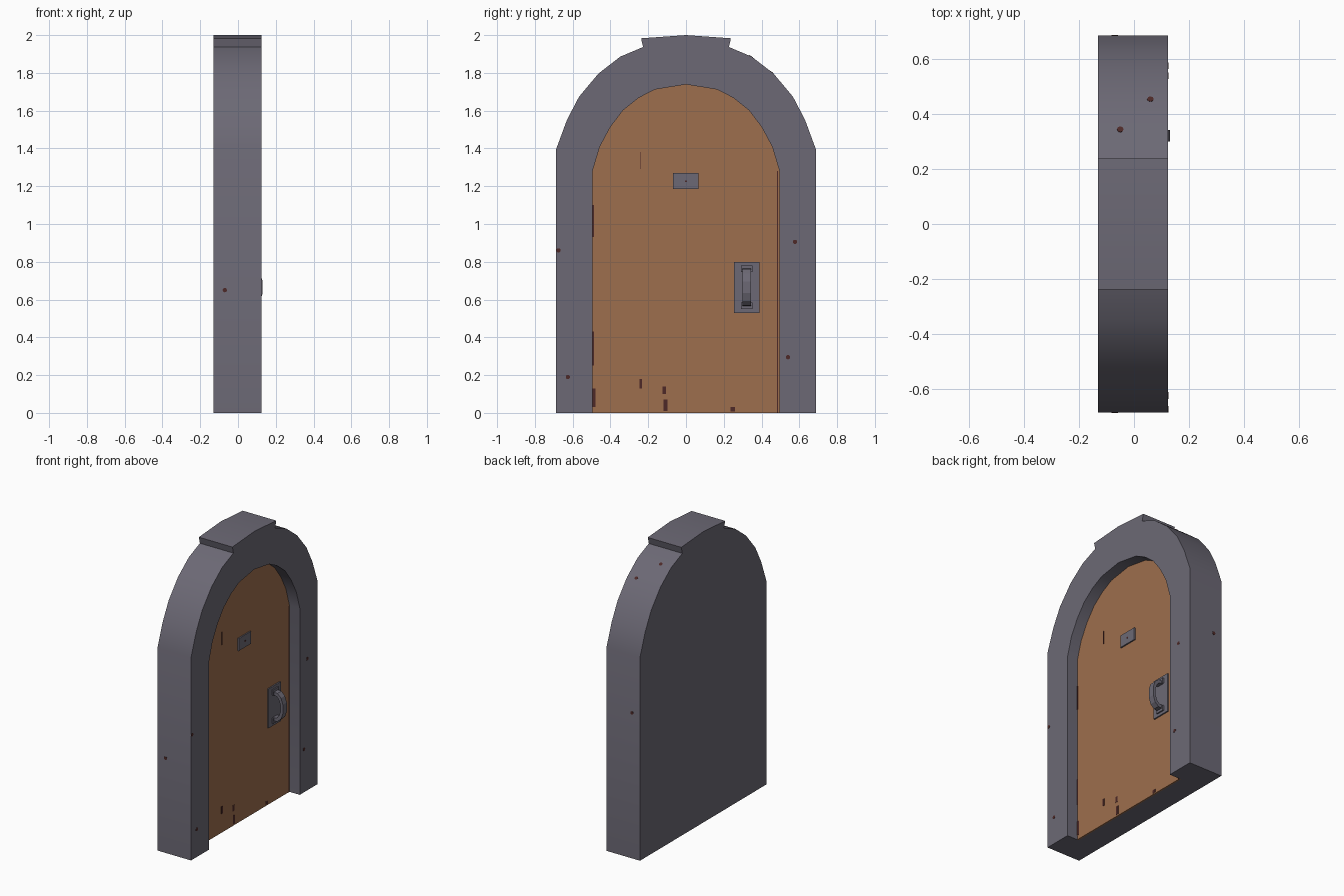
import bpy, bmesh, math
from mathutils import Vector, Matrix

if "Cube" in bpy.data.objects:
    bpy.data.objects.remove(bpy.data.objects["Cube"])

def mat(name, col):
    m = bpy.data.materials.new(name)
    m.diffuse_color = (*col, 1)
    m.use_nodes = True
    m.node_tree.nodes["Principled BSDF"].inputs["Base Color"].default_value = m.diffuse_color
    return m

STONE = mat("grey stone", (0.150, 0.141, 0.178))
WOOD = mat("brown wood", (0.337, 0.156, 0.074))
STAIN = mat("dark maroon", (0.075, 0.022, 0.020))

BACK, FRONT, DOOR = -0.131, 0.124, 0.045

def finish(name, bm, m, smooth=True):
    bmesh.ops.recalc_face_normals(bm, faces=bm.faces)
    me = bpy.data.meshes.new(name)
    bm.to_mesh(me)
    bm.free()
    me.materials.append(m)
    ob = bpy.data.objects.new(name, me)
    bpy.context.collection.objects.link(ob)
    if smooth:
        bpy.context.view_layer.objects.active = ob
        ob.select_set(True)
        bpy.ops.object.shade_smooth_by_angle(angle=math.radians(30))
        ob.select_set(False)
    return ob

def mirrored(half):
    """Left half of an outline, bottom to crown, mirrored to the right."""
    return half + [(-y, z) for y, z in reversed(half[:-1])]

def prism(name, pts, to3d, vec, m, smooth=False):
    bm = bmesh.new()
    f = bm.faces.new([bm.verts.new(to3d(*p)) for p in pts])
    r = bmesh.ops.extrude_face_region(bm, geom=[f])
    bmesh.ops.translate(bm, vec=vec, verts=[v for v in r["geom"] if isinstance(v, bmesh.types.BMVert)])
    # keep the starting cap so the solid is closed
    if not f.is_valid or len(bm.faces) < len(pts) + 2:
        bmesh.ops.holes_fill(bm, edges=[e for e in bm.edges if e.is_boundary])
    return finish(name, bm, m, smooth)

def plate(name, y0, y1, z0, z1, x0, x1, m):
    return prism(name, [(y0, z0), (y1, z0), (y1, z1), (y0, z1)],
                 lambda y, z: (x0, y, z), (x1 - x0, 0, 0), m)

outer = mirrored([(-0.687, 0), (-0.687, 1.397), (-0.63, 1.552), (-0.566, 1.674), (-0.464, 1.796),
                  (-0.348, 1.886), (-0.227, 1.937), (-0.238, 1.983), (0, 2.0)])
inner = mirrored([(-0.494, 0), (-0.494, 1.283), (-0.456, 1.41), (-0.40, 1.514), (-0.333, 1.602),
                  (-0.25, 1.668), (-0.165, 1.712), (0, 1.739)])

# Stone arch: solid body with a recess for the door, keystone in the outline
bm = bmesh.new()
REC = DOOR - 0.01
loop = lambda pts, x: [bm.verts.new((x, y, z)) for y, z in pts]
ob_, of, inf, inr = loop(outer, BACK), loop(outer, FRONT), loop(inner, FRONT), loop(inner, REC)
for a, b in ((ob_, of), (inf, inr)):
    for i in range(len(a) - 1):
        bm.faces.new((a[i], a[i + 1], b[i + 1], b[i]))
bm.faces.new(ob_)
bm.faces.new(inr)
bm.faces.new(of + inf[::-1])
bm.faces.new((ob_[0], of[0], inf[0], inr[0], inr[-1], inf[-1], of[-1], ob_[-1]))
finish("stone_arch", bm, STONE)

# Wooden door
prism("door", inner, lambda y, z: (REC, y, z), (DOOR - REC, 0, 0), WOOD)

# Peephole plate, handle plate
plate("peephole_plate", -0.068, 0.066, 1.185, 1.27, DOOR - 0.003, DOOR + 0.009, STONE)
plate("peephole", -0.006, 0.006, 1.222, 1.231, DOOR + 0.008, DOOR + 0.0105, STAIN)
plate("handle_plate", 0.255, 0.388, 0.53, 0.80, DOOR - 0.003, DOOR + 0.009, STONE)

# Bowed handle with two wider feet
zc = 0.665
out = [(0.05, -0.10), (0.09, -0.097), (0.117, -0.072), (0.131, -0.03)]
inn = [(0.05, -0.078), (0.085, -0.074), (0.101, -0.055), (0.112, -0.025)]
full = lambda p: p + [(x, -z) for x, z in reversed(p)]
prism("handle", full(out) + full(inn)[::-1],
      lambda x, z: (x, 0.30, zc + z), (0, 0.043, 0), STONE)
for s, n in ((-1, "lower"), (1, "upper")):
    z = zc + s * 0.098
    plate(n + "_handle_foot", 0.29, 0.352, z - 0.018, z + 0.018, DOOR + 0.006, DOOR + 0.018, STONE)

# Worn marks on the door
marks = [(-0.494, -0.488, 0.93, 1.10), (-0.494, -0.486, 0.25, 0.43), (-0.494, -0.478, 0.03, 0.13),
         (-0.247, -0.232, 0.13, 0.18), (-0.125, -0.105, 0.10, 0.14), (-0.12, -0.098, 0.01, 0.07),
         (0.235, 0.26, 0.008, 0.03), (-0.242, -0.237, 1.29, 1.38), (0.482, 0.486, 0.0, 1.28)]
for y0, y1, z0, z1 in marks:
    plate("door_mark", y0, y1, z0, z1, DOOR - 0.002, DOOR + 0.0015, STAIN)

# Small rust spots on the stone: position and facing direction
spots = [((FRONT, -0.675, 0.86), (1, 0, 0)), ((FRONT, 0.577, 0.905), (1, 0, 0)),
         ((FRONT, 0.54, 0.295), (1, 0, 0)), ((FRONT, -0.625, 0.19), (1, 0, 0)),
         ((-0.07, -0.687, 0.65), (0, -1, 0)), ((-0.07, 0.687, 1.0), (0, 1, 0)),
         ((-0.05, 0.345, 1.887), (0, 0.5, 0.85)), ((0.06, 0.455, 1.803), (0, 0.63, 0.78))]
for p, n in spots:
    bm = bmesh.new()
    rot = Vector(n).to_track_quat('Z', 'Y').to_matrix().to_4x4()
    bmesh.ops.create_cone(bm, cap_ends=True, segments=8, radius1=0.012, radius2=0.012,
                          depth=0.003, matrix=Matrix.Translation(p) @ rot)
    finish("rust_spot", bm, STAIN, False)
